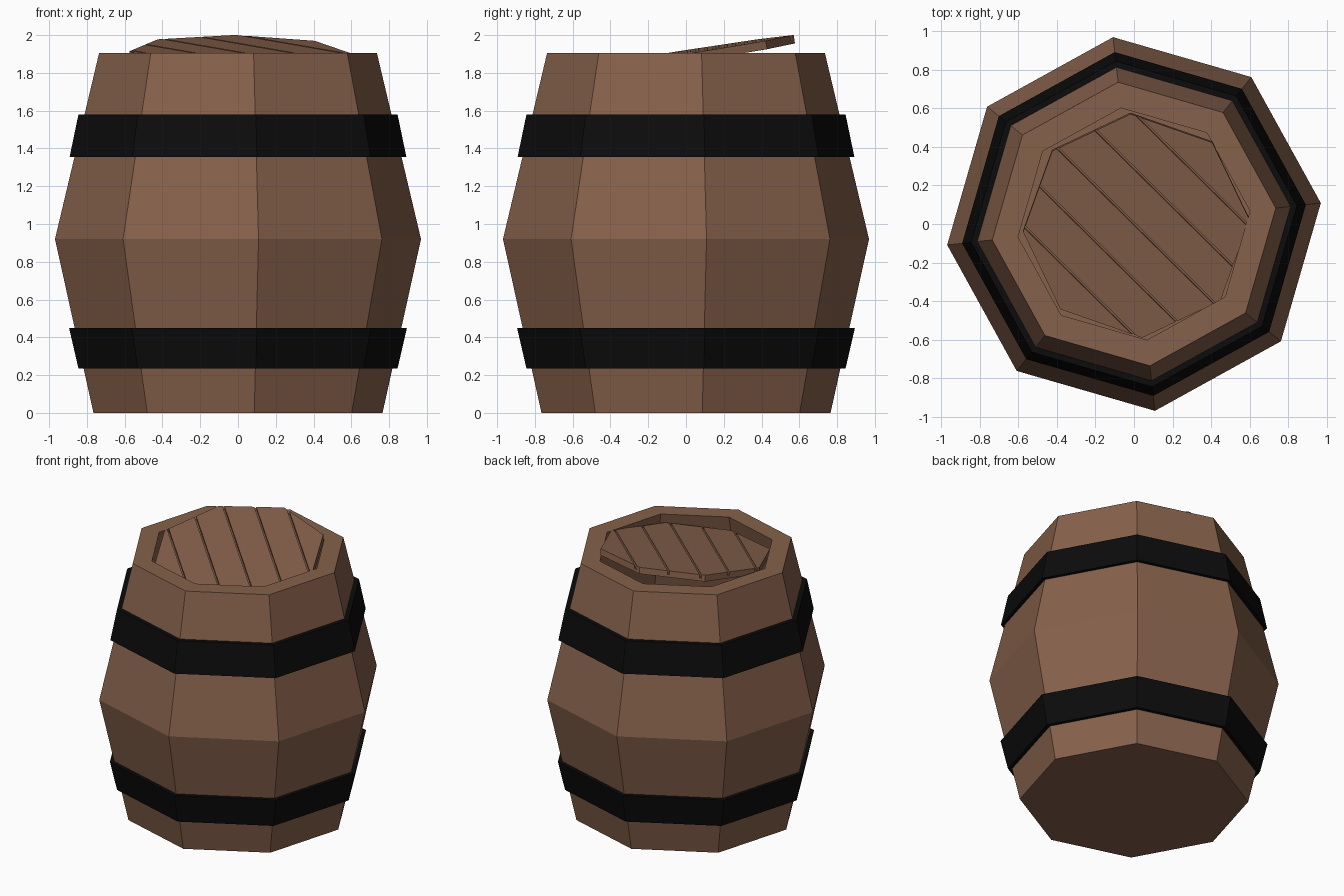
import bpy
import bmesh
from math import cos, sin, radians, sqrt
from mathutils import Matrix, Vector

cube = bpy.data.objects.get("Cube")
if cube:
    bpy.data.objects.remove(cube, do_unlink=True)

SIDES = 8


def make_material(name, rgb):
    mat = bpy.data.materials.new(name)
    mat.use_nodes = True
    colour = (*rgb, 1)
    mat.diffuse_color = colour
    bsdf = next(n for n in mat.node_tree.nodes if n.type == 'BSDF_PRINCIPLED')
    bsdf.inputs["Base Color"].default_value = colour
    return mat


wood = make_material("brown wood", (0.24, 0.12, 0.07))
iron = make_material("black iron", (0.0035, 0.0035, 0.0035))


def lathe(bm, profile, turn, loop=False):
    """Sweep (radius, height) points round z; close as a loop or cap the ends."""
    rings = []
    for r, z in profile:
        angles = [radians(turn + 360 * i / SIDES) for i in range(SIDES)]
        rings.append([bm.verts.new((r * cos(a), r * sin(a), z)) for a in angles])
    pairs = list(zip(rings, rings[1:]))
    if loop:
        pairs.append((rings[-1], rings[0]))
    else:
        bm.faces.new(rings[0])
        bm.faces.new(rings[-1])
    for low, high in pairs:
        for i in range(SIDES):
            j = (i + 1) % SIDES
            bm.faces.new((low[i], low[j], high[j], high[i]))


def finish(name, bm, mat, matrix=Matrix()):
    bmesh.ops.recalc_face_normals(bm, faces=bm.faces)
    mesh = bpy.data.meshes.new(name)
    bm.to_mesh(mesh)
    bm.free()
    mesh.materials.append(mat)
    obj = bpy.data.objects.new(name, mesh)
    obj.matrix_world = matrix
    bpy.context.collection.objects.link(obj)
    return obj


# Hollow eight-sided body with a thick rim
TURN = 6.4
bm = bmesh.new()
lathe(bm, [(0.77, 0), (0.975, 0.92), (0.74, 1.905),
           (0.605, 1.905), (0.835, 0.92), (0.64, 0.12)], TURN)
finish("barrel_body", bm, wood)

# Two slanted hoops that follow the slope of the body
for name, z0, r0, z1, r1 in (("lower_hoop", 0.235, 0.85, 0.45, 0.9),
                             ("upper_hoop", 1.355, 0.897, 1.58, 0.85)):
    bm = bmesh.new()
    lathe(bm, [(r0, z0), (r1, z1), (r1 - 0.04, z1), (r0 - 0.04, z0)], TURN, loop=True)
    finish(name, bm, iron)

# Loose lid, tipped up at the back: planks over a thin backing
LID_R, LID_TURN, THICK = 0.588, 3, 0.045
slope_x, slope_y = -0.018, 0.157
normal = Vector((-slope_x, -slope_y, 1)).normalized()
tilt = Vector((0, 0, 1)).rotation_difference(normal).to_matrix().to_4x4()
lid_matrix = Matrix.Translation((0.012, -0.01, 1.909)) @ tilt

bm = bmesh.new()
lathe(bm, [(LID_R, -THICK), (LID_R, -0.025)], LID_TURN)
finish("lid_backing", bm, wood, lid_matrix)

PLANKS, PITCH, GAP = 6, 0.206, 0.012
across = Vector((1, 1, 0)) / sqrt(2)
for k in range(PLANKS):
    bm = bmesh.new()
    lathe(bm, [(LID_R, -0.025), (LID_R, 0)], LID_TURN)
    start = (k - PLANKS / 2) * PITCH + GAP / 2
    for offset, side in ((start, -1), (start + PITCH - GAP, 1)):
        cut = bmesh.ops.bisect_plane(
            bm, geom=bm.verts[:] + bm.edges[:] + bm.faces[:],
            plane_co=across * offset, plane_no=across * side, clear_outer=True)
        edges = [e for e in cut["geom_cut"] if isinstance(e, bmesh.types.BMEdge)]
        if edges:
            bmesh.ops.holes_fill(bm, edges=edges, sides=0)
    finish(f"lid_plank_{k + 1}", bm, wood, lid_matrix)
